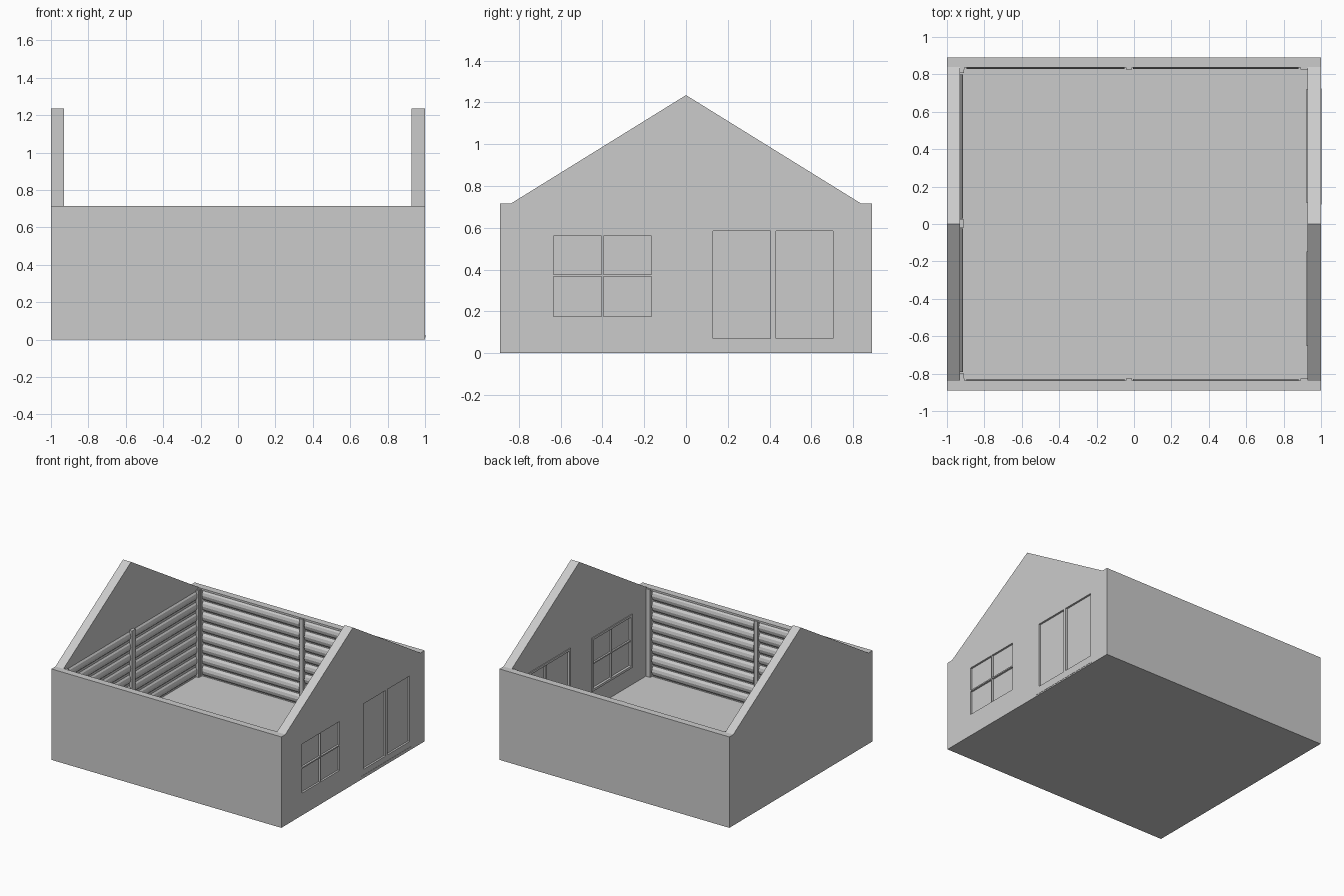
import bpy, bmesh
from mathutils import Vector

if "Cube" in bpy.data.objects:
    bpy.data.objects.remove(bpy.data.objects["Cube"])

FLOOR, EAVE, PEAK = 0.022, 0.715, 1.235


def mesh_object(name, bm):
    bmesh.ops.recalc_face_normals(bm, faces=bm.faces)
    me = bpy.data.meshes.new(name)
    bm.to_mesh(me)
    bm.free()
    ob = bpy.data.objects.new(name, me)
    bpy.context.collection.objects.link(ob)
    return ob


def prism(name, pts, sweep):
    """Extrude a closed 3D outline along a vector."""
    bm = bmesh.new()
    face = bm.faces.new([bm.verts.new(p) for p in pts])
    ext = bmesh.ops.extrude_face_region(bm, geom=[face])
    verts = [g for g in ext["geom"] if isinstance(g, bmesh.types.BMVert)]
    bmesh.ops.translate(bm, vec=Vector(sweep), verts=verts)
    return mesh_object(name, bm)


def box(name, x, y, z):
    pts = [(x[0], y[0], z[0]), (x[1], y[0], z[0]), (x[1], y[1], z[0]), (x[0], y[1], z[0])]
    return prism(name, pts, (0, 0, z[1] - z[0]))


# Floor slab
box("floor", (-0.99, 0.99), (-0.88, 0.88), (0, FLOOR))

# Gable end walls with small flat shoulders at the eaves
outline = [(-0.89, 0), (0.89, 0), (0.89, EAVE), (0.84, EAVE), (0, PEAK), (-0.84, EAVE), (-0.89, EAVE)]
left = prism("left_gable_wall", [(-1, y, z) for y, z in outline], (0.07, 0, 0))
right = prism("right_gable_wall", [(0.927, y, z) for y, z in outline], (0.073, 0, 0))

# Window and door panes, recessed on both faces of the right gable
panes = [(y, z) for y in ((-0.635, -0.404), (-0.396, -0.165)) for z in ((0.175, 0.366), (0.376, 0.56))]
panes += [((0.13, 0.405), (0.07, 0.585)), ((0.43, 0.705), (0.07, 0.585))]
for y, z in panes:
    for x in ((0.985, 1.05), (0.85, 0.94)):
        cutter = box("pane_cutter", x, y, z)
        cutter.hide_render = True
        mod = right.modifiers.new("pane", "BOOLEAN")
        mod.object = cutter
        mod.solver = "EXACT"
bpy.context.view_layer.update()
baked = bpy.data.meshes.new_from_object(right.evaluated_get(bpy.context.evaluated_depsgraph_get()))
right.modifiers.clear()
right.data = baked
for ob in [o for o in bpy.data.objects if o.name.startswith("pane_cutter")]:
    bpy.data.objects.remove(ob)

# Thin raised trim around the openings inside, and a door sill outside
for name, y0, y1, z0, z1 in (("window", -0.635, -0.165, 0.175, 0.56), ("door", 0.13, 0.705, 0.07, 0.585)):
    t, x = 0.018, (0.921, 0.93)
    box(name + "_trim_top", x, (y0 - t, y1 + t), (z1, z1 + t))
    box(name + "_trim_bottom", x, (y0 - t, y1 + t), (z0 - t, z0))
    box(name + "_trim_side", x, (y0 - t, y0), (z0, z1))
    box(name + "_trim_side", x, (y1, y1 + t), (z0, z1))
box("door_sill", (0.99, 1.002), (0.105, 0.725), (0.01, 0.025))


# Log siding: one closed profile of eight bevelled boards, as (depth, height)
BOARDS, TOP = 8, 0.70
step = (TOP - FLOOR) / BOARDS
profile = [(-0.01, FLOOR)]
for i in range(BOARDS):
    z = FLOOR + i * step
    profile += [(0.0, z), (0.0, z + 0.1 * step), (0.014, z + 0.3 * step),
                (0.019, z + 0.55 * step), (0.014, z + 0.8 * step)]
profile += [(0.0, TOP), (-0.01, TOP)]

# Front and back walls with siding, posts and a top rail on the inside
for side, s in (("front", -1), ("back", 1)):
    def span(a, b):
        return tuple(sorted((s * a, s * b)))
    box(side + "_wall", (-0.995, 0.995), span(0.848, 0.89), (0, EAVE))
    box(side + "_top_rail", (-0.93, 0.927), span(0.836, 0.85), (TOP, EAVE))
    for x0, x1 in ((-0.895, -0.05), (-0.005, 0.88)):
        prism(side + "_siding", [(x0, s * (0.848 - d), z) for d, z in profile], (x1 - x0, 0, 0))
    for x in ((-0.93, -0.905), (-0.05 + 0.007, -0.012), (0.89, 0.927)):
        box(side + "_post", x, span(0.825, 0.85), (FLOOR, EAVE - 0.004))

# Left gable siding and posts
for y0, y1 in ((-0.79, -0.025), (0.03, 0.80)):
    prism("left_siding", [(-0.934 + d, y0, z) for d, z in profile], (0, y1 - y0, 0))
for y in ((-0.83, -0.80), (-0.02, 0.025), (0.808, 0.83)):
    box("left_post", (-0.94, -0.908), y, (FLOOR, EAVE - 0.01))
